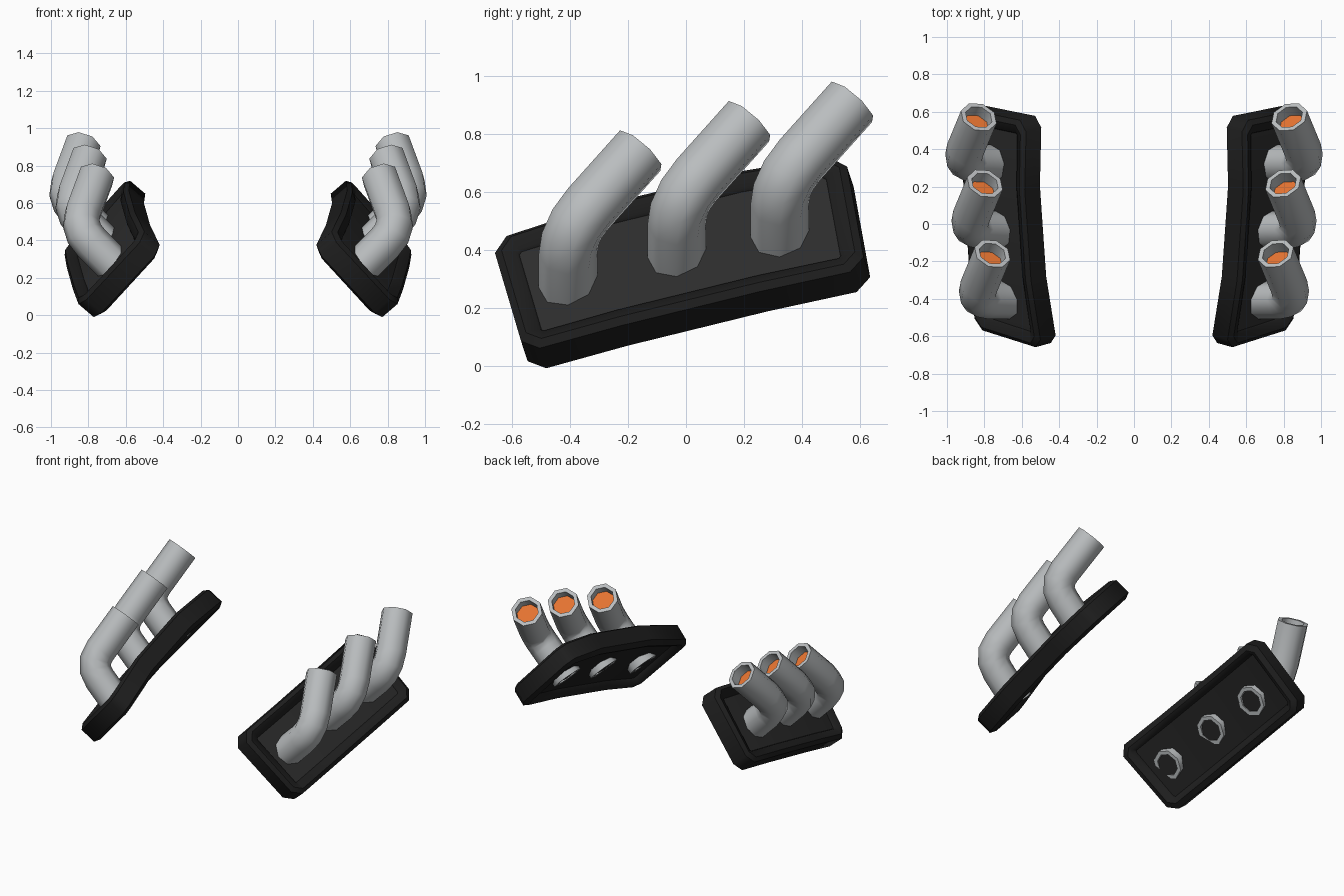
import bpy, bmesh, math
from mathutils import Vector as V

if "Cube" in bpy.data.objects:
    bpy.data.objects.remove(bpy.data.objects["Cube"])


def material(name, c):
    m = bpy.data.materials.new(name)
    m.diffuse_color = (*c, 1)
    m.use_nodes = True
    m.node_tree.nodes["Principled BSDF"].inputs["Base Color"].default_value = m.diffuse_color
    return m


BLACK = material("frame black", (0.013, 0.013, 0.013))
DARK = material("panel dark grey", (0.026, 0.026, 0.026))
GREY = material("pipe grey", (0.49, 0.51, 0.52))
ORANGE = material("glow orange", (0.78, 0.17, 0.03))


def finish(name, bm, mats, angle):
    """Turn the bmesh into a smooth-shaded object mirrored across x."""
    bmesh.ops.recalc_face_normals(bm, faces=bm.faces)
    me = bpy.data.meshes.new(name)
    bm.to_mesh(me)
    bm.free()
    for m in mats:
        me.materials.append(m)
    ob = bpy.data.objects.new(name, me)
    bpy.context.collection.objects.link(ob)
    ob.modifiers.new("mirror", 'MIRROR')
    bpy.ops.object.select_all(action='DESELECT')
    ob.select_set(True)
    bpy.context.view_layer.objects.active = ob
    bpy.ops.object.shade_smooth_by_angle(angle=math.radians(angle))


def bridge(bm, rings):
    for a, b in zip(rings, rings[1:]):
        n = len(a)
        for i in range(n):
            bm.faces.new((a[i], a[(i + 1) % n], b[(i + 1) % n], b[i]))


# Tilted frame of the mounting plate: length, normal and width axes
C = V((0.699, -0.012, 0.374))
L = V((0.067, 0.970, 0.238)).normalized()
N = V((0.745, -0.2, 0.636))
N = (N - L * N.dot(L)).normalized()
W = L.cross(N)
HL, HW = 0.618, 0.267


def on_plate(s, w, h):
    """Plate coordinates to space: arched more at the upper edge, skewed front end."""
    arch = (0.038 - 0.07 * w) * (1 - (s / HL) ** 2)
    if s < -0.3:
        s += 0.08 * w
    return C + L * s + W * w + N * (h + arch)


def plate_ring(bm, inset, h, c):
    l, w = HL - inset, HW - inset
    half = [(-l + c, -w), (-0.25, -w), (0.25, -w), (l - c, -w), (l, -w + c), (l, w - c)]
    pts = half + [(-s, -t) for s, t in half]
    return [bm.verts.new(on_plate(s, t, h)) for s, t in pts]


# Arched plate: chamfered black frame with recessed panels on both sides
bm = bmesh.new()
profile = [(0.075, -0.075, 0.01), (0.06, -0.107, 0.02), (0.035, -0.117, 0.04),
           (0.0, -0.095, 0.055), (0.0, 0.014, 0.055), (0.025, 0.032, 0.045),
           (0.073, 0.012, 0.012), (0.079, 0.0, 0.01)]
rings = [plate_ring(bm, *p) for p in profile]
bridge(bm, rings)
for r, mat in ((rings[0], 0), (rings[-1], 1)):
    for q in ((0, 1, 8, 9), (1, 2, 7, 8), (2, 3, 6, 7), (3, 4, 5, 6), (9, 10, 11, 0)):
        bm.faces.new([r[i] for i in q]).material_index = mat
finish("mounting_plate", bm, [BLACK, DARK], 48)


def pipe(name, offset):
    """Bent octagonal tube, open at both ends, with recessed discs inside."""
    corner = V((0.860, -0.407, 0.463)) + offset
    end = V((0.757, -0.158, 0.741)) + offset
    d1 = V((0.707, 0, 0.707))
    d2 = (end - corner).normalized()
    a, b = corner - d1 * 0.11, corner + d2 * 0.11
    start = corner - d1 * 0.345
    path = [(start, d1)]
    for t in (0, 0.33, 0.67, 1):
        p = a * (1 - t) ** 2 + corner * 2 * t * (1 - t) + b * t * t
        path.append((p, (d1 * (1 - t) + d2 * t).normalized()))
    path.append((end, d2))
    R, r = 0.101, 0.075
    stations = [(start + d1 * 0.09, d1, r), (start, d1, r)]
    stations += [(p, d, R) for p, d in path]
    stations += [(end, d2, r), (end - d2 * 0.07, d2, r)]
    bm = bmesh.new()
    u, prev, rings = V((0, 1, 0)), d1, []
    for p, d, rad in stations:
        u = prev.rotation_difference(d) @ u
        prev = d
        v = d.cross(u)
        rings.append([bm.verts.new(p + rad * (u * math.cos(k) + v * math.sin(k)))
                      for k in (math.pi * i / 4 for i in range(8))])
    bridge(bm, rings)
    bm.faces.new(rings[0]).material_index = 1
    bm.faces.new(rings[-1]).material_index = 2
    finish(name, bm, [GREY, BLACK, ORANGE], 50)


# Three pipes stepping back and up along the plate
pipe("front_pipe", V((0, 0, 0)))
pipe("middle_pipe", V((0.04, 0.375, 0.101)))
pipe("rear_pipe", V((0.073, 0.730, 0.168)))
